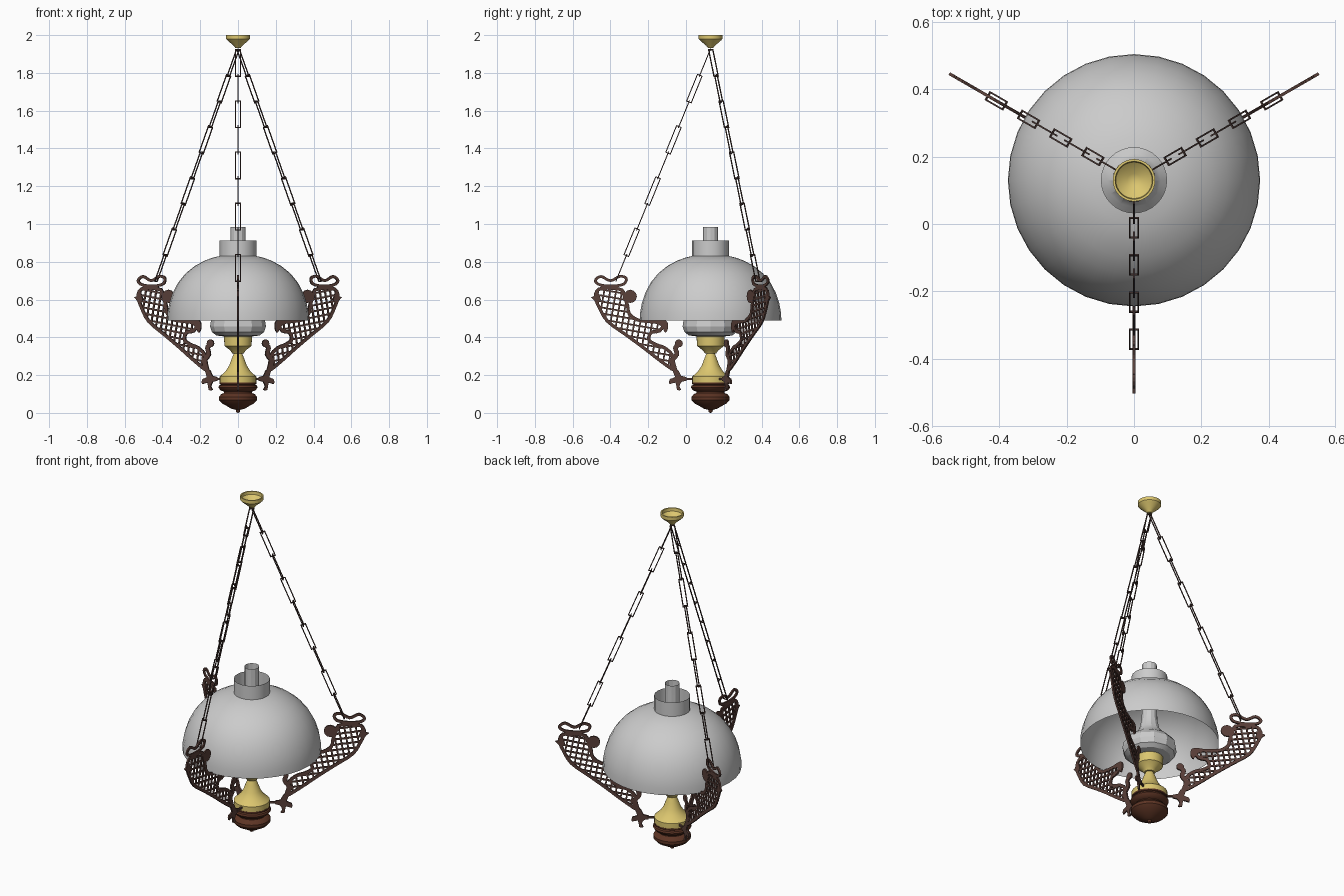
import bpy, bmesh, math
from mathutils import Vector, Matrix

if "Cube" in bpy.data.objects:
    bpy.data.objects.remove(bpy.data.objects["Cube"])

AXIS = Vector((0, 0.13, 0))
ANGLES = {"front": -90, "right": 30, "left": 150}


def material(name, rgb):
    m = bpy.data.materials.new(name)
    m.diffuse_color = (*rgb, 1)
    m.use_nodes = True
    m.node_tree.nodes["Principled BSDF"].inputs["Base Color"].default_value = m.diffuse_color
    return m


BRASS = material("brass", (0.72, 0.57, 0.16))
WOOD = material("wood", (0.11, 0.035, 0.018))
IRON = material("iron", (0.10, 0.05, 0.04))
STEEL = material("chain_metal", (0.07, 0.04, 0.035))


def finish(name, bm, mat=None, smooth=None):
    bmesh.ops.recalc_face_normals(bm, faces=bm.faces)
    me = bpy.data.meshes.new(name)
    bm.to_mesh(me)
    bm.free()
    if mat:
        me.materials.append(mat)
    ob = bpy.data.objects.new(name, me)
    bpy.context.collection.objects.link(ob)
    ob.location = AXIS
    if smooth:
        bpy.ops.object.select_all(action='DESELECT')
        ob.select_set(True)
        bpy.context.view_layer.objects.active = ob
        bpy.ops.object.shade_smooth_by_angle(angle=math.radians(smooth))
    return ob


def lathe(name, profile, sides=32, mat=None, smooth=40):
    bm = bmesh.new()
    vs = [bm.verts.new((r, 0, z)) for r, z in profile]
    es = [bm.edges.new(p) for p in zip(vs, vs[1:])]
    bmesh.ops.spin(bm, geom=vs + es, cent=(0, 0, 0), axis=(0, 0, 1),
                   angle=math.tau, steps=sides, use_duplicate=False)
    bmesh.ops.remove_doubles(bm, verts=bm.verts, dist=1e-5)
    return finish(name, bm, mat, smooth)


def plate(bm, pts, thick, mtx=Matrix()):
    """Flat shape in the xz plane, thickened along y."""
    f = bm.faces.new([bm.verts.new(mtx @ Vector((x, -thick / 2, z))) for x, z in pts])
    ext = bmesh.ops.extrude_face_region(bm, geom=[f], use_keep_orig=True)["geom"]
    bmesh.ops.translate(bm, vec=mtx.to_3x3() @ Vector((0, thick, 0)),
                        verts=[g for g in ext if isinstance(g, bmesh.types.BMVert)])


def strip(bm, pts, width, thick, closed=False, mtx=Matrix()):
    """Flat bar following a polyline; ends overlap at the corners."""
    pts = [Vector(p) for p in pts]
    if closed:
        pts.append(pts[0])
    for a, b in zip(pts, pts[1:]):
        d = (b - a).normalized() * width / 2
        n = Vector((-d.y, d.x))
        e = d * 0.7
        plate(bm, [a - e - n, b + e - n, b + e + n, a - e + n], thick, mtx)


def smooth_path(pts, closed=True, n=4):
    """Catmull-Rom curve through the points."""
    out, c = [], len(pts)
    P = [Vector(p) for p in pts]
    for i in range(c if closed else c - 1):
        g = (lambda k: P[k % c]) if closed else (lambda k: P[min(max(k, 0), c - 1)])
        p0, p1, p2, p3 = g(i - 1), g(i), g(i + 1), g(i + 2)
        for k in range(n):
            t = k / n
            out.append(0.5 * (2 * p1 + (p2 - p0) * t + (2 * p0 - 5 * p1 + 4 * p2 - p3) * t * t
                              + (3 * p1 - p0 - 3 * p2 + p3) * t ** 3))
    return out


def disc(bm, c, r, thick):
    plate(bm, [(c[0] + r * math.cos(k * math.tau / 12), c[1] + r * math.sin(k * math.tau / 12))
               for k in range(12)], thick)


def lattice(bm, poly, angle, step, width, thick):
    """Parallel bars clipped to the outline."""
    u = Vector((math.cos(angle), math.sin(angle)))
    n = Vector((-u.y, u.x))
    for k in range(-60, 60):
        off, hits = (k + 0.5) * step, []
        for a, b in zip(poly, poly[1:] + poly[:1]):
            da, db = a.dot(n) - off, b.dot(n) - off
            if da * db < 0:
                hits.append((a + (b - a) * da / (da - db)).dot(u))
        hits.sort()
        for s, e in zip(hits[::2], hits[1::2]):
            strip(bm, [u * s + n * off, u * e + n * off], width, thick)


# Ceiling canopy, open at the top
lathe("ceiling_canopy", [(0, 1.93), (0.014, 1.932), (0.022, 1.943), (0.056, 1.972), (0.063, 1.98),
                         (0.063, 2.0), (0.056, 2.0), (0.054, 1.982), (0.02, 1.955), (0, 1.952)],
      mat=BRASS)

# Glass shade, its collar, and the chimney with the bulbous globe
lathe("glass_shade", [(0.375, 0.49), (0.373, 0.53), (0.364, 0.58), (0.346, 0.635), (0.317, 0.69),
                      (0.278, 0.738), (0.23, 0.777), (0.175, 0.807), (0.13, 0.823), (0.097, 0.83)])
lathe("shade_collar", [(0.097, 0.825), (0.097, 0.912)], 20)
lathe("glass_chimney", [(0.075, 0.405), (0.115, 0.41), (0.138, 0.428), (0.148, 0.458), (0.143, 0.49),
                        (0.118, 0.52), (0.08, 0.548), (0.055, 0.585), (0.044, 0.64), (0.04, 0.72),
                        (0.04, 0.985)], 12, smooth=25)

# Brass burner, flared font and turned wooden base
lathe("burner", [(0, 0.31), (0.03, 0.315), (0.04, 0.33), (0.072, 0.355), (0.074, 0.405), (0, 0.408)],
      mat=BRASS)
lathe("oil_font", [(0, 0.16), (0.097, 0.16), (0.097, 0.192), (0.085, 0.203), (0.065, 0.222),
                   (0.047, 0.25), (0.034, 0.285), (0.022, 0.315), (0.015, 0.335), (0, 0.335)],
      mat=BRASS)
lathe("wooden_base", [(0, 0), (0.01, 0.004), (0.012, 0.016), (0.035, 0.022), (0.055, 0.034),
                      (0.085, 0.05), (0.101, 0.068), (0.101, 0.085), (0.088, 0.1), (0.075, 0.105),
                      (0.075, 0.113), (0.094, 0.12), (0.104, 0.135), (0.1, 0.145), (0.09, 0.149),
                      (0.098, 0.153), (0.098, 0.162), (0, 0.162)], mat=WOOD)

# Fretwork arm: outline rim, lattice, solid flourishes
T = 0.009
outline = smooth_path([(0.59, 0.655), (0.61, 0.615), (0.59, 0.56), (0.545, 0.485), (0.45, 0.415),
                       (0.355, 0.345), (0.265, 0.275), (0.19, 0.225), (0.195, 0.262), (0.205, 0.31),
                       (0.245, 0.345), (0.285, 0.36), (0.325, 0.385), (0.315, 0.425), (0.27, 0.435),
                       (0.25, 0.475), (0.32, 0.483), (0.385, 0.492), (0.43, 0.525), (0.44, 0.57),
                       (0.455, 0.61), (0.47, 0.65), (0.53, 0.66)], n=3)
bm = bmesh.new()
strip(bm, outline, 0.017, T, True)
for ang in (38, 128):
    lattice(bm, outline, math.radians(ang - 28), 0.031, 0.009, T * 0.8)
# Hanging loop with a waist on top
strip(bm, smooth_path([(0.61, 0.7), (0.58, 0.722), (0.53, 0.7), (0.48, 0.723), (0.447, 0.712),
                       (0.46, 0.682), (0.52, 0.672), (0.585, 0.678)]), 0.014, T, True)
# Outer tip, inner scroll and lower hook
plate(bm, [(0.595, 0.64), (0.61, 0.62), (0.634, 0.612), (0.615, 0.595), (0.598, 0.575), (0.58, 0.6)], T)
disc(bm, (0.425, 0.617), 0.035, T)
plate(bm, smooth_path([(0.3, 0.488), (0.235, 0.488), (0.225, 0.45), (0.24, 0.425), (0.258, 0.455)]), T)
# Upright finger
strip(bm, smooth_path([(0.165, 0.365), (0.185, 0.345), (0.18, 0.31), (0.205, 0.27), (0.185, 0.22)], False),
      0.024, T)
disc(bm, (0.168, 0.368), 0.021, T)
# Claw-shaped foot
plate(bm, smooth_path([(0.205, 0.235), (0.17, 0.225), (0.155, 0.196), (0.128, 0.19), (0.128, 0.17),
                       (0.152, 0.165), (0.165, 0.14), (0.155, 0.122), (0.178, 0.122), (0.185, 0.16),
                       (0.218, 0.152), (0.215, 0.18), (0.188, 0.19)], n=2), T)
# Pin joining the arm to the base
strip(bm, [(0.085, 0.18), (0.14, 0.18)], 0.01, 0.01)
arm = finish("front_arm", bm, IRON)

for side, deg in ANGLES.items():
    ob = arm
    if side != "front":
        ob = bpy.data.objects.new(side + "_arm", arm.data)
        bpy.context.collection.objects.link(ob)
        ob.location = AXIS
    ob.rotation_euler.z = math.radians(deg)

    # Chain of nine rectangular links, alternately turned a quarter
    bm = bmesh.new()
    top, low = Vector((0.003, 0, 1.92)), Vector((0.5, 0, 0.7))
    d = (top - low).normalized()
    step = (top - low).length / 9
    tang = Vector((0, 1, 0))
    for i in range(9):
        c = low + d * step * (i + 0.5)
        w = tang if i % 2 == 0 else tang.cross(d)
        m = Matrix((w, d.cross(w), d)).transposed().to_4x4()
        m.translation = c
        h = step / 2 + 0.003
        strip(bm, [(-0.013, -h), (0.013, -h), (0.013, h), (-0.013, h)], 0.005, 0.005, True, m)
    finish(side + "_chain", bm, STEEL).rotation_euler.z = math.radians(deg)
